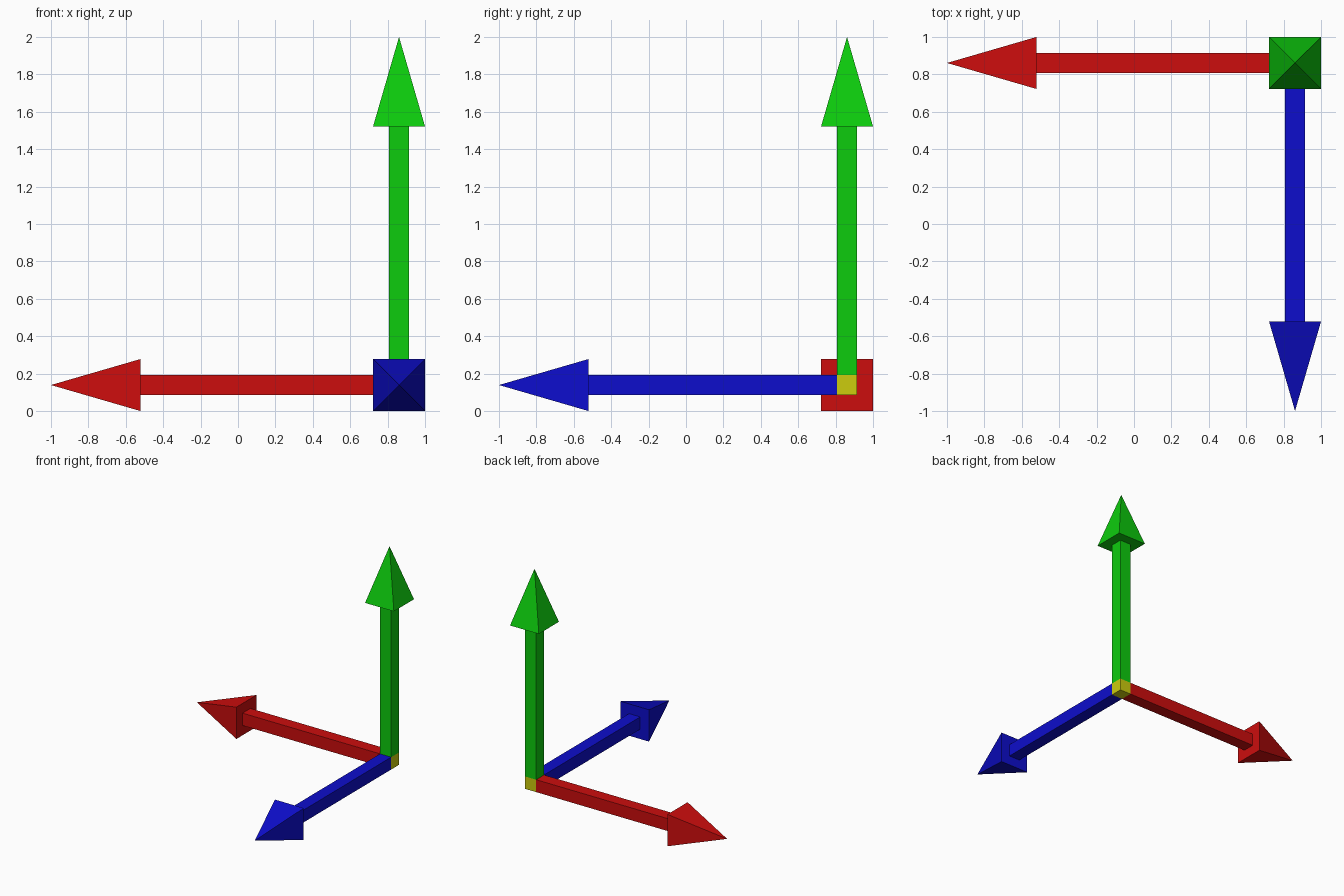
import bpy, bmesh
from math import pi
from mathutils import Matrix, Vector

if "Cube" in bpy.data.objects:
    bpy.data.objects.remove(bpy.data.objects["Cube"])

ORIGIN = Vector((0.861, 0.861, 0.139))   # centre of the corner cube
SHAFT = 0.054                            # shaft half width
HEAD = 0.139                             # arrowhead half width
NECK, TIP = 1.382, 1.861                 # distances from the origin
HI, LO = 0.604, 0.004                    # bright and dark colour channels


def material(name, color):
    mat = bpy.data.materials.new(name)
    mat.diffuse_color = (*color, 1)
    mat.use_nodes = True
    mat.node_tree.nodes["Principled BSDF"].inputs["Base Color"].default_value = mat.diffuse_color
    return mat


def add_object(name, bm, mat, rotation=Matrix()):
    mesh = bpy.data.meshes.new(name)
    bm.to_mesh(mesh)
    bm.free()
    mesh.materials.append(mat)
    obj = bpy.data.objects.new(name, mesh)
    obj.matrix_world = Matrix.Translation(ORIGIN) @ rotation
    bpy.context.collection.objects.link(obj)


def box(z0, z1):
    bm = bmesh.new()
    size = Matrix.Diagonal((2 * SHAFT, 2 * SHAFT, z1 - z0, 1))
    bmesh.ops.create_cube(bm, size=1, matrix=Matrix.Translation((0, 0, (z0 + z1) / 2)) @ size)
    return bm


def pyramid():
    bm = bmesh.new()
    place = Matrix.Translation((0, 0, (NECK + TIP) / 2)) @ Matrix.Rotation(pi / 4, 4, 'Z')
    bmesh.ops.create_cone(bm, cap_ends=True, segments=4, radius1=HEAD * 2 ** 0.5,
                          radius2=0, depth=TIP - NECK, matrix=place)
    bmesh.ops.remove_doubles(bm, verts=bm.verts, dist=1e-5)
    return bm


# Corner cube
add_object("corner_cube", box(-SHAFT, SHAFT), material("yellow", (HI, HI, LO)))

# Three arrows: square shaft plus pyramid head, turned from +z
arrows = [
    ("red", (HI, LO, LO), Matrix.Rotation(-pi / 2, 4, 'Y')),
    ("green", (LO, HI, LO), Matrix()),
    ("blue", (LO, LO, HI), Matrix.Rotation(pi / 2, 4, 'X')),
]
for name, color, turn in arrows:
    mat = material(name, color)
    add_object(name + "_shaft", box(SHAFT, NECK), mat, turn)
    add_object(name + "_arrowhead", pyramid(), mat, turn)
